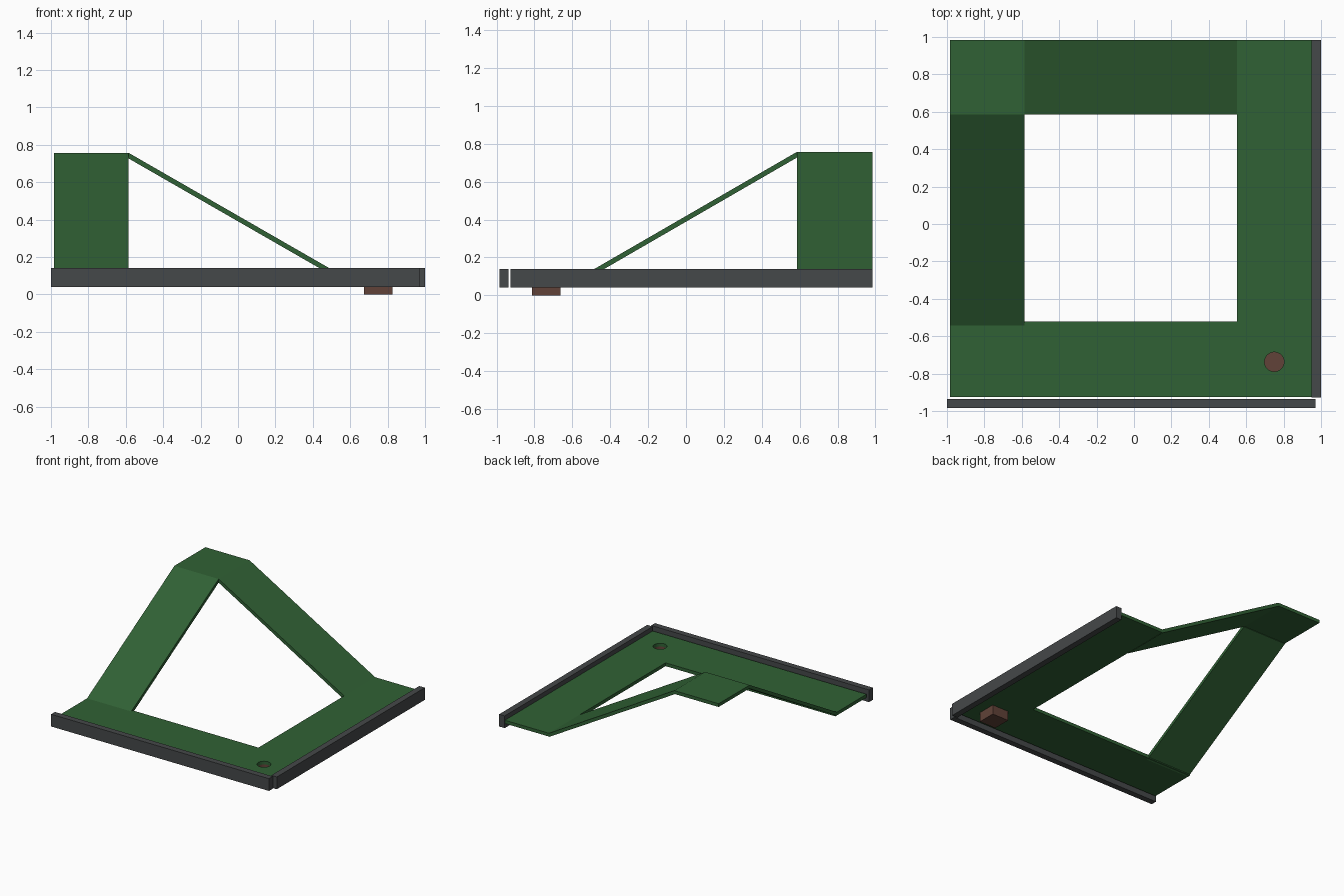
import bpy, bmesh
from mathutils import Vector

if "Cube" in bpy.data.objects:
    bpy.data.objects.remove(bpy.data.objects["Cube"])


def material(name, color):
    m = bpy.data.materials.new(name)
    m.diffuse_color = (*color, 1)
    m.use_nodes = True
    m.node_tree.nodes["Principled BSDF"].inputs["Base Color"].default_value = m.diffuse_color
    return m


GREEN = material("turf_green", (0.03, 0.12, 0.035))
DARK = material("rail_charcoal", (0.06, 0.065, 0.067))
BROWN = material("cup_brown", (0.12, 0.055, 0.04))


def prism(name, points, sweep, mat):
    """Sweep a flat outline along a vector into a closed solid."""
    bm = bmesh.new()
    face = bm.faces.new([bm.verts.new(p) for p in points])
    ext = bmesh.ops.extrude_face_region(bm, geom=[face])
    moved = [g for g in ext["geom"] if isinstance(g, bmesh.types.BMVert)]
    bmesh.ops.translate(bm, verts=moved, vec=Vector(sweep))
    bmesh.ops.recalc_face_normals(bm, faces=bm.faces)
    mesh = bpy.data.meshes.new(name)
    bm.to_mesh(mesh)
    bm.free()
    mesh.materials.append(mat)
    ob = bpy.data.objects.new(name, mesh)
    bpy.context.collection.objects.link(ob)
    return ob


def box(name, x0, x1, y0, y1, z0, z1, mat):
    outline = [(x0, y0, z0), (x1, y0, z0), (x1, y1, z0), (x0, y1, z0)]
    return prism(name, outline, (0, 0, z1 - z0), mat)


def drill(ob, cutter):
    mod = ob.modifiers.new("cup_hole", "BOOLEAN")
    mod.operation, mod.solver, mod.object = "DIFFERENCE", "EXACT", cutter
    bpy.context.view_layer.objects.active = ob
    bpy.ops.object.modifier_apply(modifier=mod.name)


L, R, F, B = -0.985, 0.948, -0.925, 0.985     # outer edges of the track
IL, IR, IF, IB = -0.585, 0.55, -0.522, 0.585  # inner opening
LOW, HIGH, T = 0.105, 0.757, 0.027            # deck heights and thickness

# L-shaped lower deck
deck = prism("lower_deck",
             [(x, y, LOW - T) for x, y in
              ((L, F), (R, F), (R, B), (IR, B), (IR, IF), (L, IF))],
             (0, 0, T), GREEN)

# Raised corner platform
box("upper_platform", L, IL, IB, B, HIGH - T, HIGH, GREEN)

# Two ramps at 30 degrees, offset underneath by the slab thickness
V = T * 1.12
END_Y, END_X = -0.543, 0.545
prism("left_ramp",
      [(L, IB, HIGH), (L, END_Y, LOW), (L, END_Y, LOW - V), (L, IB, HIGH - V)],
      (IL - L, 0, 0), GREEN)
prism("back_ramp",
      [(IL, IB, HIGH), (END_X + 0.005, IB, LOW), (END_X + 0.005, IB, LOW - V), (IL, IB, HIGH - V)],
      (0, B - IB, 0), GREEN)

# Side rails
box("front_rail", -1.0, 0.97, -0.985, -0.936, 0.04, 0.14, DARK)
box("right_rail", 0.95, 1.0, -0.927, 0.985, 0.04, 0.14, DARK)

# Square cup block under the deck, with a round hole through the deck into it
cup = box("cup_block", 0.675, 0.825, -0.812, -0.662, 0.0, LOW - T, BROWN)
bpy.ops.mesh.primitive_cylinder_add(vertices=32, radius=0.052, depth=0.2,
                                    location=(0.75, -0.737, 0.12))
cutter = bpy.context.object
cutter.name = "hole_cutter"
cutter.hide_render = True
drill(deck, cutter)
drill(cup, cutter)
bpy.data.objects.remove(cutter)
